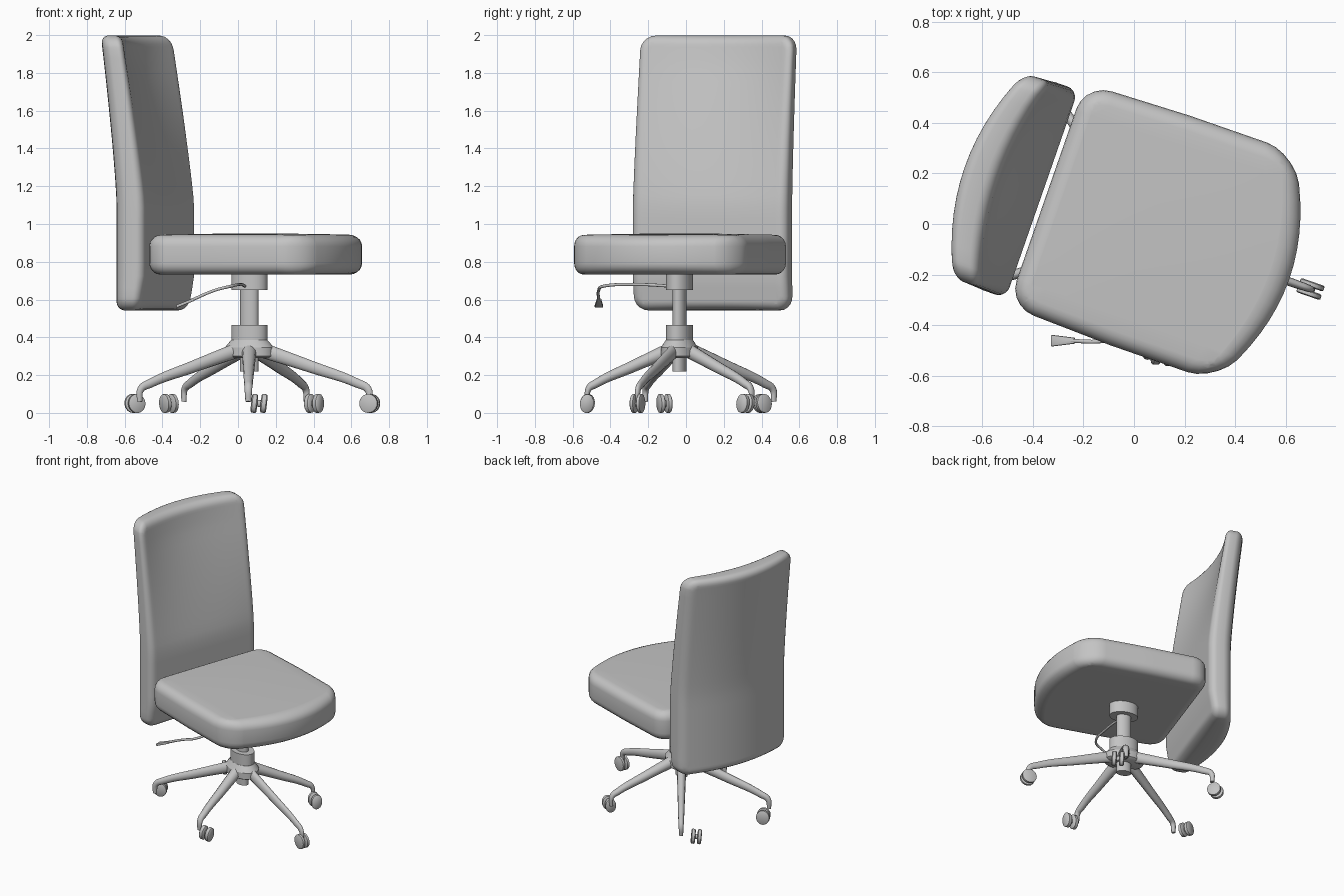
import bpy, bmesh, math
from mathutils import Matrix, Vector

if "Cube" in bpy.data.objects:
    bpy.data.objects.remove(bpy.data.objects["Cube"])

grey = bpy.data.materials.new("mid_grey")
grey.use_nodes = True
grey.diffuse_color = (0.55, 0.55, 0.55, 1)
grey.node_tree.nodes["Principled BSDF"].inputs["Base Color"].default_value = (0.55, 0.55, 0.55, 1)

# Chair frame: +x is the chair's forward; the base is narrower across its width
TURN = Matrix.Translation((0.06, -0.035, 0)) @ Matrix.Rotation(math.radians(-19.2), 4, "Z")
BASE = TURN @ Matrix.Diagonal((1, 0.69, 1, 1))


def finish(name, bm, matrix, angle=40):
    bmesh.ops.recalc_face_normals(bm, faces=bm.faces)
    mesh = bpy.data.meshes.new(name)
    bm.to_mesh(mesh)
    bm.free()
    mesh.materials.append(grey)
    ob = bpy.data.objects.new(name, mesh)
    bpy.context.collection.objects.link(ob)
    ob.matrix_world = matrix
    bpy.ops.object.select_all(action="DESELECT")
    ob.select_set(True)
    bpy.context.view_layer.objects.active = ob
    bpy.ops.object.shade_smooth_by_angle(angle=math.radians(angle))
    return ob


def cushion(name, size, corner, edge, shape):
    """Rounded slab, thickness along z, sliced finely and bent by shape()."""
    bm = bmesh.new()
    bmesh.ops.create_cube(bm, size=1, matrix=Matrix.Diagonal((*size, 1)))
    upright = [e for e in bm.edges if abs(e.verts[0].co.z - e.verts[1].co.z) > 0.01]
    bmesh.ops.bevel(bm, geom=upright, offset=corner, segments=5, profile=0.5, affect="EDGES")
    rims = [e for e in bm.edges if abs(e.verts[0].co.z - e.verts[1].co.z) < 0.001]
    bmesh.ops.bevel(bm, geom=rims, offset=edge, segments=5, profile=0.5, affect="EDGES")
    for axis in (0, 1):
        count = round(size[axis] / 0.06)
        normal = Vector((axis == 0, axis == 1, 0))
        for i in range(1, count):
            at = normal * size[axis] * (i / count - 0.5)
            bmesh.ops.bisect_plane(bm, geom=bm.verts[:] + bm.edges[:] + bm.faces[:],
                                   plane_co=at, plane_no=normal, dist=0.0005)
    for v in bm.verts:
        v.co = shape(*v.co)
    return finish(name, bm, TURN, 60)


def lathe(name, profile, matrix, sides=32):
    bm = bmesh.new()
    rings = []
    for r, z in profile:
        rings.append([bm.verts.new((r * math.cos(a), r * math.sin(a), z))
                      for a in (2 * math.pi * i / sides for i in range(sides))])
    for low, high in zip(rings, rings[1:]):
        for i in range(sides):
            j = (i + 1) % sides
            bm.faces.new((low[i], low[j], high[j], high[i]))
    bm.faces.new(rings[0])
    bm.faces.new(rings[-1])
    return finish(name, bm, matrix)


def tube(name, points, matrix, thickness):
    curve = bpy.data.curves.new(name, "CURVE")
    curve.dimensions = "3D"
    curve.bevel_depth = thickness
    curve.bevel_resolution = 4
    curve.use_fill_caps = True
    curve.resolution_u = 6
    spline = curve.splines.new("BEZIER")
    spline.bezier_points.add(len(points) - 1)
    for p, (x, y, z, r) in zip(spline.bezier_points, points):
        p.co = (x, y, z)
        p.radius = r
        p.handle_left_type = p.handle_right_type = "AUTO"
    curve.materials.append(grey)
    ob = bpy.data.objects.new(name, curve)
    bpy.context.collection.objects.link(ob)
    ob.matrix_world = matrix
    return ob


# Seat: bowed front edge, slightly narrower back, soft crown
def seat_shape(x, y, z):
    front = max(0, x / 0.433)
    bow = 0.15 * (1 - (y / 0.48) ** 2) * front
    width = 1 - 0.03 * max(0, -x / 0.433)
    crown = 0.008 * (1 - (x / 0.433) ** 2) * (1 - (y / 0.48) ** 2) if z > 0 else 0
    return Vector((x + bow, y * width + 0.01, z + 0.837 + crown))


cushion("seat", (0.866, 0.96, 0.21), 0.11, 0.06, seat_shape)


# Backrest: bowed rear, hollow upper front, leaning back above the lumbar
def back_shape(x, y, z):
    height = y + 1.27
    up = max(0, (height - 1.1) / 0.9)
    bow = 1 - (x / 0.43) ** 2
    rear = 0.5 - z / 0.14
    lean = 0.12 * up ** 1.2
    hollow = bow * (0.1 * rear + 0.07 * min(1, up * 1.2) * (1 - rear))
    thin = 0.03 * up * rear
    tuck = 0.03 * max(0, (0.72 - height) / 0.17) * (1 - rear)
    return Vector((-0.52 + z - lean - hollow + thin - tuck, x * (1 - 0.015 * up) + 0.005, height))


cushion("backrest", (0.87, 1.455, 0.14), 0.075, 0.045, back_shape)

# Column and hub
lathe("seat_mount", [(0.098, 0.65), (0.098, 0.745)], BASE)
lathe("gas_column", [(0.05, 0.22), (0.05, 0.7)], BASE)
lathe("column_collar", [(0.098, 0.38), (0.098, 0.465)], BASE)
lathe("hub", [(0.115, 0.29), (0.135, 0.3), (0.135, 0.345), (0.1, 0.385)], BASE)

# Five legs with twin-wheel casters
for k in range(5):
    spoke = BASE @ Matrix.Rotation(math.radians(72 * k), 4, "Z")
    tube(f"leg_{k + 1}", [(0.08, 0, 0.33, 1.25), (0.35, 0, 0.243, 1), (0.61, 0, 0.155, 0.75),
                          (0.665, 0, 0.125, 0.65), (0.672, 0, 0.06, 0.5)], spoke, 0.032)
    for side, label in ((1, "left"), (-1, "right")):
        axle = (spoke @ Matrix.Translation((0.675, side * 0.026, 0.05))
                @ Matrix.Rotation(math.pi / 2, 4, "X"))
        lathe(f"caster_{k + 1}_{label}_wheel",
              [(0.042, -0.017), (0.05, -0.011), (0.05, 0.011), (0.042, 0.017)], axle, 24)
    hub_axle = spoke @ Matrix.Translation((0.675, 0, 0.05)) @ Matrix.Rotation(math.pi / 2, 4, "X")
    lathe(f"caster_{k + 1}_axle", [(0.018, -0.03), (0.018, 0.03)], hub_axle, 12)

# Height lever with flat paddle
tube("lever", [(0.04, -0.06, 0.67, 1), (0.01, -0.28, 0.68, 1), (-0.04, -0.44, 0.67, 1),
               (-0.12, -0.462, 0.65, 1), (-0.25, -0.462, 0.595, 1)], Matrix.Identity(4), 0.008)
bm = bmesh.new()
bmesh.ops.create_cube(bm, size=1, matrix=Matrix.Diagonal((0.1, 0.046, 0.016, 1)))
for v in bm.verts:
    if v.co.x > 0:
        v.co.y *= 0.5
bmesh.ops.bevel(bm, geom=bm.edges[:], offset=0.004, segments=2, profile=0.5, affect="EDGES")
finish("lever_paddle", bm, Matrix.Translation((-0.28, -0.461, 0.582)) @ Matrix.Rotation(math.radians(-22), 4, "Y"))
